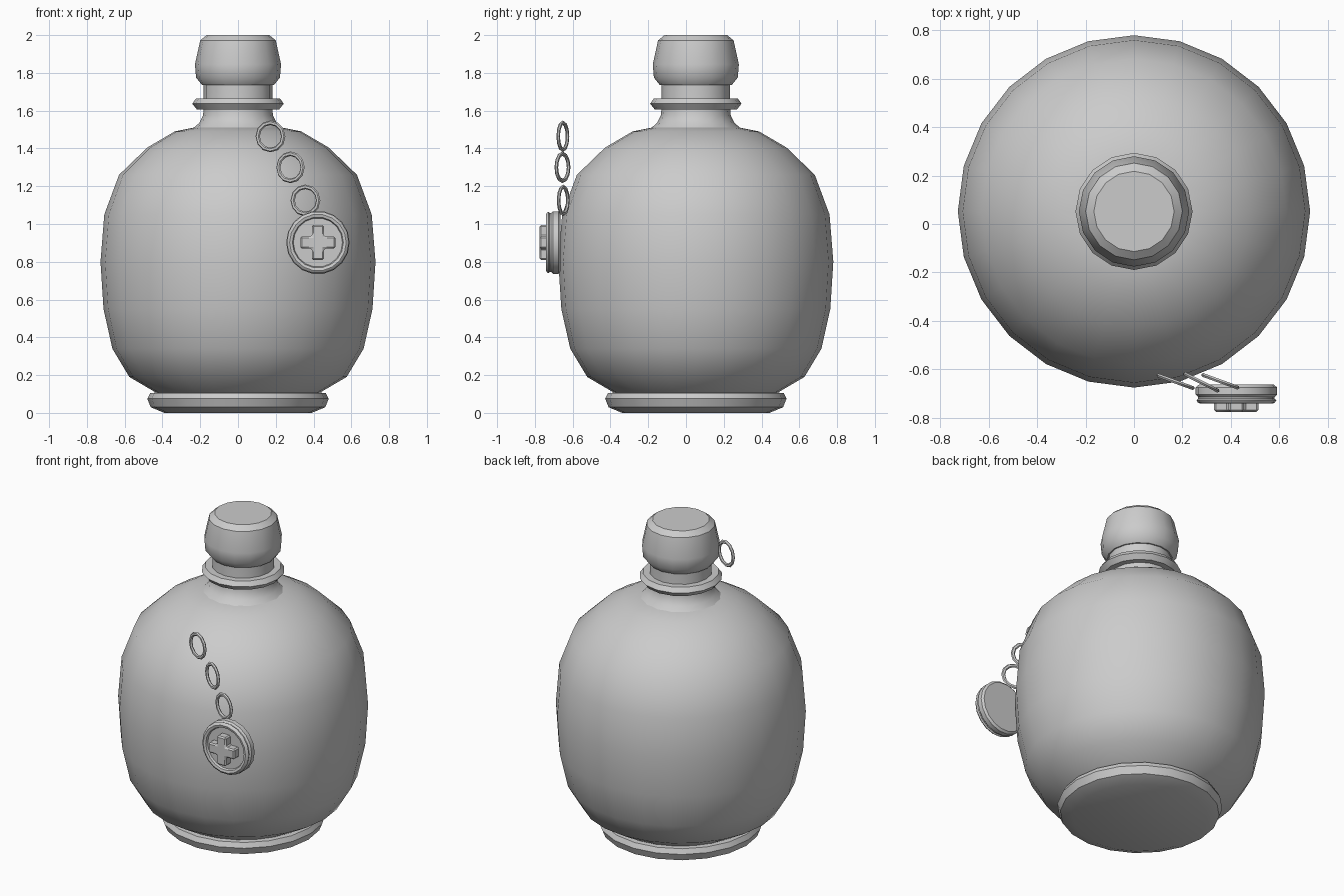
import bpy, bmesh, math
from mathutils import Matrix, Vector

cube = bpy.data.objects.get("Cube")
if cube:
    bpy.data.objects.remove(cube)

grey = bpy.data.materials.new("plain grey")
grey.use_nodes = True
colour = (0.6, 0.6, 0.6, 1)
grey.diffuse_color = colour
grey.node_tree.nodes["Principled BSDF"].inputs["Base Color"].default_value = colour

AXIS_Y = 0.052


def finish(name, bm, angle):
    bmesh.ops.recalc_face_normals(bm, faces=bm.faces)
    mesh = bpy.data.meshes.new(name)
    bm.to_mesh(mesh)
    bm.free()
    mesh.materials.append(grey)
    obj = bpy.data.objects.new(name, mesh)
    bpy.context.collection.objects.link(obj)
    bpy.ops.object.select_all(action="DESELECT")
    obj.select_set(True)
    bpy.context.view_layer.objects.active = obj
    bpy.ops.object.shade_smooth_by_angle(angle=math.radians(angle))
    return obj


def lathe(name, profile, sides, matrix, angle=35):
    """Turn (radius, height) points around the local z axis and cap both ends."""
    bm = bmesh.new()
    rings = []
    for r, z in profile:
        rings.append([bm.verts.new((r * math.cos(i * math.tau / sides),
                                    r * math.sin(i * math.tau / sides), z))
                      for i in range(sides)])
    for low, high in zip(rings, rings[1:]):
        for i in range(sides):
            j = (i + 1) % sides
            bm.faces.new((low[i], low[j], high[j], high[i]))
    bm.faces.new(rings[0][::-1])
    bm.faces.new(rings[-1])
    bm.transform(matrix)
    return finish(name, bm, angle)


upright = Matrix.Translation((0, AXIS_Y, 0))

# Rounded flask body
lathe("body", [(0.41, 0.09), (0.43, 0.105), (0.575, 0.19), (0.665, 0.34), (0.712, 0.55),
               (0.728, 0.80), (0.708, 1.05), (0.63, 1.26), (0.48, 1.405),
               (0.335, 1.49), (0.2, 1.517)], 24, upright, 60)

# Foot under the body
lathe("foot", [(0.39, 0), (0.462, 0.03), (0.48, 0.075), (0.465, 0.105), (0.4, 0.11)],
      20, upright)

# Neck with its collar
lathe("neck", [(0.24, 1.505), (0.205, 1.535), (0.185, 1.575), (0.182, 1.61), (0.182, 1.75)],
      16, upright)
lathe("neck_collar", [(0.17, 1.607), (0.218, 1.607), (0.242, 1.637), (0.222, 1.665),
                      (0.17, 1.665)], 16, upright)

# Stopper
lathe("stopper", [(0.17, 1.735), (0.19, 1.735), (0.222, 1.775), (0.228, 1.845),
                  (0.2, 1.972), (0.166, 2.0)], 16, upright)

# Round medallion, turned to face the front
CHARM = Vector((0.423, 0, 0.902))
facing = Matrix.Translation(CHARM) @ Matrix.Rotation(math.pi / 2, 4, "X")
lathe("medallion", [(0.155, 0.664), (0.168, 0.675), (0.168, 0.705), (0.158, 0.715),
                    (0.158, 0.722), (0.165, 0.728), (0.16, 0.737), (0.15, 0.742),
                    (0.135, 0.738), (0.13, 0.725)], 18, facing)

# Raised cross with softened edges
ARM, REACH = 0.032, 0.092
outline = []
for k in range(4):
    turn = Matrix.Rotation(k * math.pi / 2, 3, "Z")
    for x, y in ((REACH, -ARM), (REACH, ARM), (ARM, ARM)):
        outline.append(turn @ Vector((x, y, 0.72)))
bm = bmesh.new()
base = bm.faces.new([bm.verts.new(p) for p in outline])
top = bmesh.ops.extrude_face_region(bm, geom=[base])
bmesh.ops.translate(bm, vec=(0, 0, 0.056),
                    verts=[g for g in top["geom"] if isinstance(g, bmesh.types.BMVert)])
bmesh.ops.recalc_face_normals(bm, faces=bm.faces)
bmesh.ops.bevel(bm, geom=bm.edges[:], offset=0.008, segments=1, affect="EDGES")
bm.transform(facing)
finish("medallion_cross", bm, 35)

# Chain links leading up from the medallion
links = [((0.172, -0.652, 1.464), -20), ((0.278, -0.654, 1.30), -27),
         ((0.357, -0.65, 1.125), -20)]
for n, (place, yaw) in enumerate(links):
    bm = bmesh.new()
    rows = []
    for i in range(12):
        around = Matrix.Rotation(i * math.tau / 12, 3, "Z")
        rows.append([bm.verts.new(around @ Vector((0.072 + 0.012 * math.cos(a), 0,
                                                   0.009 * math.sin(a))))
                     for a in (k * math.tau / 6 for k in range(6))])
    for i in range(12):
        a, b = rows[i], rows[(i + 1) % 12]
        for k in range(6):
            m = (k + 1) % 6
            bm.faces.new((a[k], b[k], b[m], a[m]))
    bm.transform(Matrix.Translation(place) @ Matrix.Rotation(math.radians(yaw), 4, "Z")
                 @ Matrix.Rotation(math.pi / 2, 4, "X"))
    finish(f"chain_link_{n + 1}", bm, 40)
